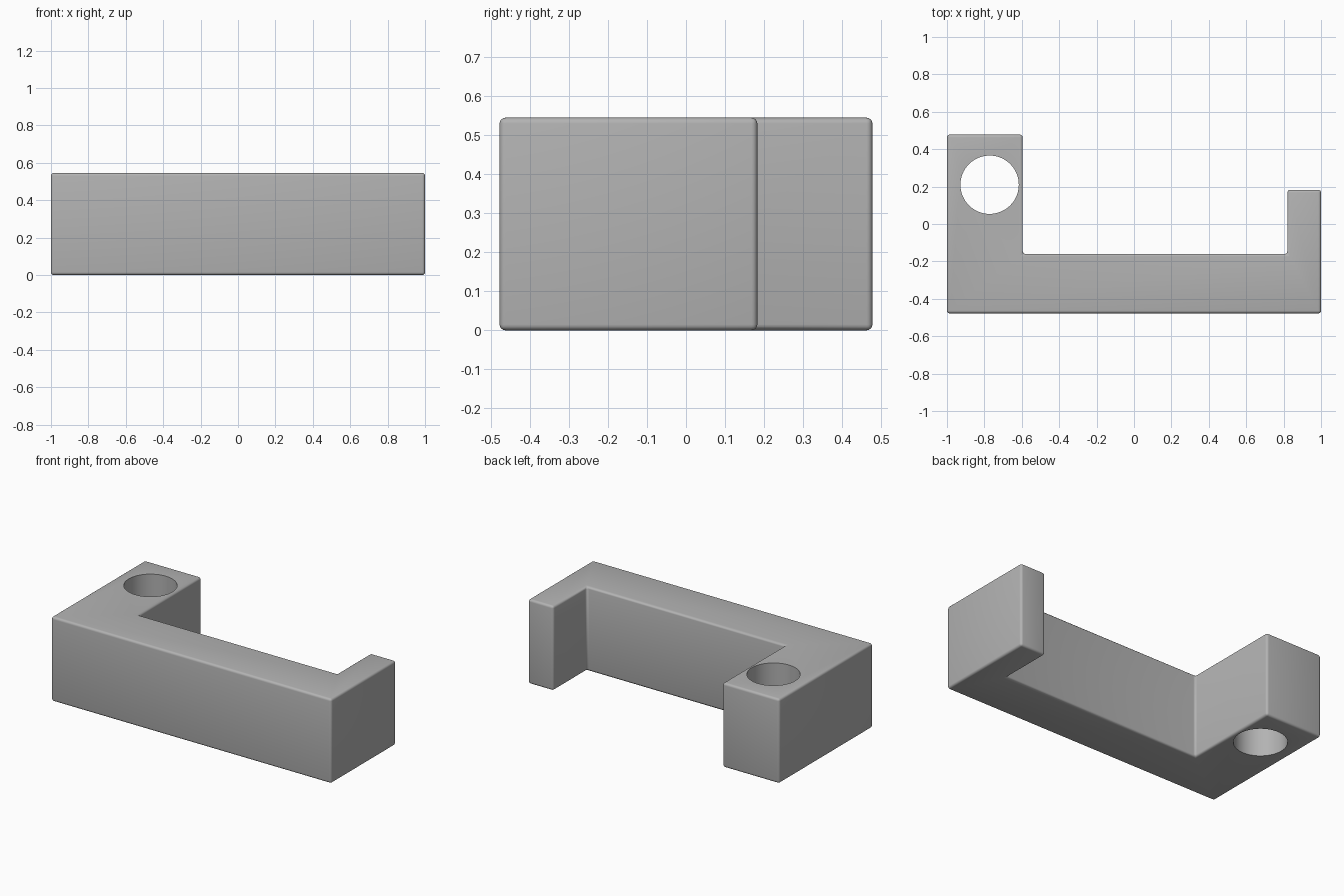
import bpy, bmesh

cube = bpy.data.objects.get("Cube")
if cube:
    bpy.data.objects.remove(cube, do_unlink=True)

HEIGHT = 0.545

grey = bpy.data.materials.new("plain grey")
grey.use_nodes = True
colour = (0.45, 0.45, 0.45, 1)
grey.diffuse_color = colour
grey.node_tree.nodes["Principled BSDF"].inputs["Base Color"].default_value = colour

# Bracket: U-shaped outline with a wide long arm and a thin short arm
outline = [(-1, -0.478), (1, -0.478), (1, 0.183), (0.82, 0.183),
           (0.82, -0.16), (-0.595, -0.16), (-0.595, 0.478), (-1, 0.478)]
bm = bmesh.new()
base = bm.faces.new([bm.verts.new((x, y, 0)) for x, y in outline])
grown = bmesh.ops.extrude_face_region(bm, geom=[base])
top = [v for v in grown["geom"] if isinstance(v, bmesh.types.BMVert)]
bmesh.ops.translate(bm, verts=top, vec=(0, 0, HEIGHT))
bmesh.ops.recalc_face_normals(bm, faces=bm.faces)
mesh = bpy.data.meshes.new("bracket")
bm.to_mesh(mesh)
bm.free()
mesh.materials.append(grey)
bracket = bpy.data.objects.new("bracket", mesh)
bpy.context.collection.objects.link(bracket)

# Small rounded edges
bevel = bracket.modifiers.new("rounded edges", "BEVEL")
bevel.width = 0.015
bevel.segments = 4

# Round hole through the wide arm, left crisp at its rims
bpy.ops.mesh.primitive_cylinder_add(vertices=64, radius=0.156, depth=1,
                                    location=(-0.772, 0.21, HEIGHT / 2))
cutter = bpy.context.object
cutter.name = "hole_cutter"
cutter.data.materials.append(grey)
cutter.hide_render = True
cutter.display_type = "WIRE"
hole = bracket.modifiers.new("round hole", "BOOLEAN")
hole.operation = "DIFFERENCE"
hole.solver = "EXACT"
hole.object = cutter

# Apply the modifiers, then drop the cutter and smooth the rounded areas
bpy.ops.object.select_all(action="DESELECT")
bracket.select_set(True)
bpy.context.view_layer.objects.active = bracket
for name in [m.name for m in bracket.modifiers]:
    bpy.ops.object.modifier_apply(modifier=name)
bpy.data.objects.remove(cutter, do_unlink=True)
bpy.ops.object.shade_smooth_by_angle(angle=0.6)
